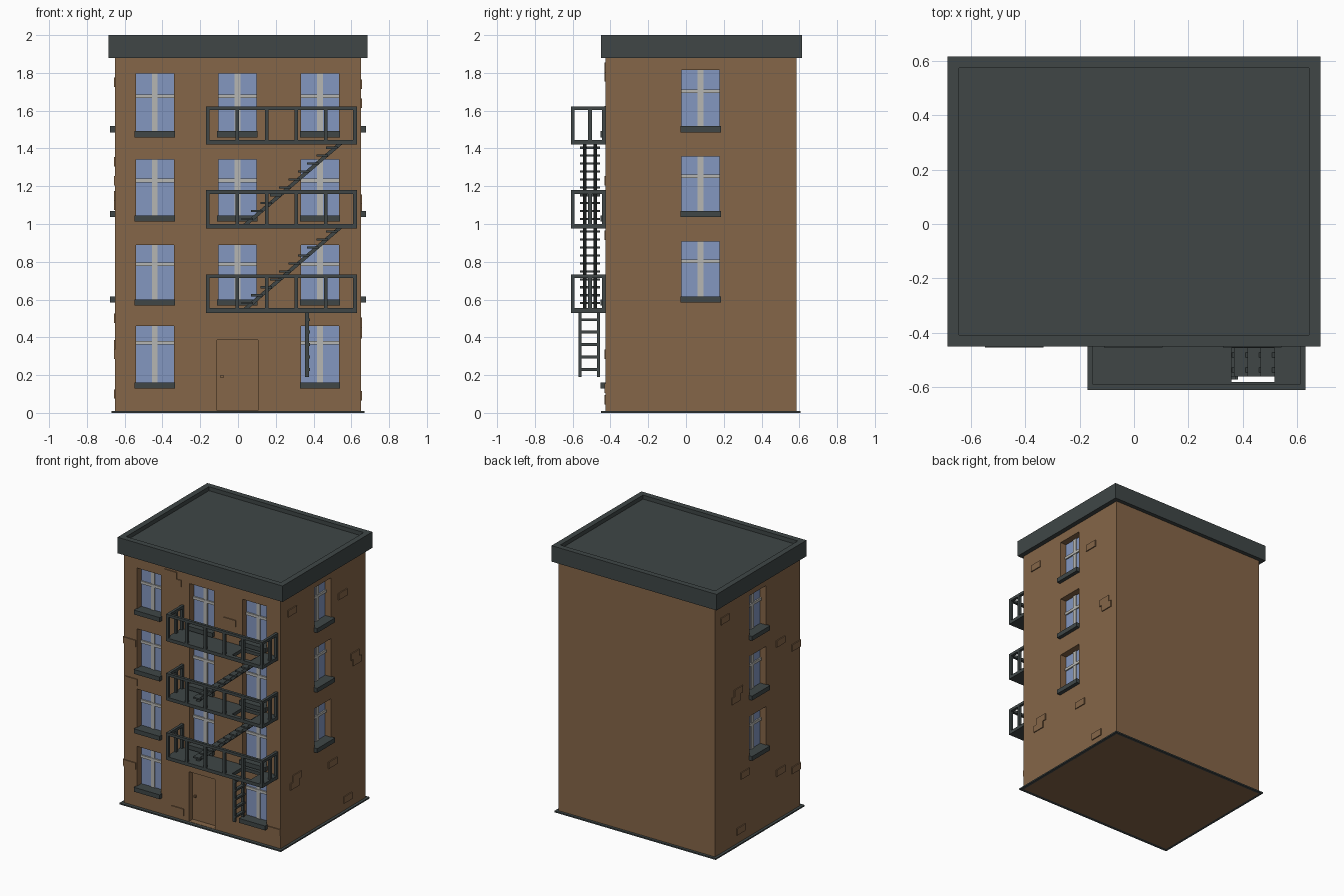
import bpy, bmesh

if "Cube" in bpy.data.objects:
    bpy.data.objects.remove(bpy.data.objects["Cube"])


def material(name, r, g, b):
    m = bpy.data.materials.new(name)
    m.diffuse_color = (r, g, b, 1)
    m.use_nodes = True
    m.node_tree.nodes["Principled BSDF"].inputs["Base Color"].default_value = m.diffuse_color
    return m


BRICK = material("brown_brick", 0.235, 0.133, 0.065)
IRON = material("dark_slate", 0.050, 0.062, 0.062)
GLASS = material("blue_glass", 0.23, 0.31, 0.53)
FRAME = material("pale_frame", 0.47, 0.47, 0.45)

W, FRONT, BACK = 0.65, -0.425, 0.585     # wall planes


class Part:
    """Collects boxes and prisms into one named object."""

    def __init__(self, name, mat):
        self.name, self.mat, self.bm = name, mat, bmesh.new()

    def box(self, x0, x1, y0, y1, z0, z1):
        x0, x1 = sorted((x0, x1))
        y0, y1 = sorted((y0, y1))
        self.prism([(x0, z0), (x1, z0), (x1, z1), (x0, z1)], y0, y1)

    def prism(self, pts, y0, y1):
        # Extrude an x-z profile along y
        a = [self.bm.verts.new((x, y0, z)) for x, z in pts]
        b = [self.bm.verts.new((x, y1, z)) for x, z in pts]
        n = len(pts)
        faces = [self.bm.faces.new(a), self.bm.faces.new(b[::-1])]
        for i in range(n):
            j = (i + 1) % n
            faces.append(self.bm.faces.new((a[j], a[i], b[i], b[j])))

    def wall_box(self, side, u0, u1, d0, d1, z0, z1):
        # u runs along the wall, d is the distance outward from it
        if side == "front":
            self.box(u0, u1, FRONT - d0, FRONT - d1, z0, z1)
        else:
            s = 1 if side == "right" else -1
            self.box(s * (W + d0), s * (W + d1), u0, u1, z0, z1)

    def finish(self):
        bmesh.ops.recalc_face_normals(self.bm, faces=self.bm.faces)
        me = bpy.data.meshes.new(self.name)
        self.bm.to_mesh(me)
        self.bm.free()
        me.materials.append(self.mat)
        ob = bpy.data.objects.new(self.name, me)
        bpy.context.collection.objects.link(ob)
        return ob


# Windows: (side, centre, sill bottom, top, crossbar height)
windows = []
for cx in (-0.44, -0.003, 0.434):
    for sill, top, bar in ((0.129, 0.46, 0.371), (0.568, 0.89, 0.787),
                           (1.013, 1.342, 1.231), (1.459, 1.798, 1.676)):
        if not (cx == -0.003 and sill < 0.5):
            windows.append(("front", cx, sill, top, bar))
for side in ("left", "right"):
    for sill, top, bar in ((0.584, 0.907, 0.803), (1.037, 1.358, 1.253), (1.485, 1.814, 1.703)):
        windows.append((side, 0.077, sill, top, bar))

cutter = Part("opening_cutter", BRICK)
glass = Part("window_glass", GLASS)
bars = Part("window_bars", FRAME)
sills = Part("window_sills", IRON)
for side, c, sill, top, bar in windows:
    z0, h = sill + 0.015, 0.1
    cutter.wall_box(side, c - h, c + h, -0.055, 0.05, z0, top)
    glass.wall_box(side, c - h, c + h, -0.056, -0.05, z0, top)
    bars.wall_box(side, c - 0.015, c + 0.015, -0.052, -0.043, z0, top)
    bars.wall_box(side, c - h, c + h, -0.052, -0.040, bar - 0.01, bar + 0.01)
    sills.wall_box(side, c - 0.107, c + 0.107, -0.05, 0.028, sill, sill + 0.033)
cutter.wall_box("front", -0.11, 0.105, -0.045, 0.05, 0.012, 0.385)   # doorway
for p in (glass, bars, sills):
    p.finish()

# Walls with cut openings
walls_part = Part("walls", BRICK)
walls_part.box(-W, W, FRONT, BACK, 0, 1.9)
walls = walls_part.finish()
cut = cutter.finish()
cut.hide_render = True
mod = walls.modifiers.new("openings", "BOOLEAN")
mod.operation, mod.solver, mod.object = "DIFFERENCE", "EXACT", cut
dg = bpy.context.evaluated_depsgraph_get()
mesh = bpy.data.meshes.new_from_object(walls.evaluated_get(dg))
walls.modifiers.clear()
walls.data = mesh
bpy.data.objects.remove(cut)

# Door knob
knob = Part("door_knob", BRICK)
knob.wall_box("front", -0.092, -0.078, -0.046, -0.028, 0.185, 0.2)
knob.finish()

# Raised bricks: (along wall, height)
bricks = Part("raised_bricks", BRICK)
layout = {
    "front": [(-0.26, 1.83), (-0.22, 1.78), (-0.6, 1.23), (-0.585, 0.94), (0.23, 1.6),
              (-0.6, 0.31), (-0.2, 0.07), (0.6, 0.13)],
    "right": [(-0.29, 1.74), (0.31, 1.64), (0.455, 1.13), (0.48, 1.08), (-0.235, 0.48),
              (-0.26, 0.43), (0.19, 0.42), (0.37, 0.09)],
    "left": [(0.47, 1.75), (-0.19, 1.33), (0.31, 1.15), (0.34, 1.1), (-0.375, 1.23),
             (-0.375, 0.31), (0.23, 0.5), (-0.19, 0.36), (0.28, 0.1)],
}
for side, spots in layout.items():
    for u, z in spots:
        bricks.wall_box(side, u - 0.05, u + 0.05, -0.01, 0.007, z - 0.025, z + 0.025)
bricks.finish()

# Base trim ring, leaving the underside of the walls visible
base = Part("base_trim", IRON)
base.box(-0.67, 0.67, -0.45, FRONT, 0, 0.01)
base.box(-0.67, 0.67, BACK, 0.605, 0, 0.01)
for s in (-1, 1):
    base.box(s * W, s * 0.67, FRONT, BACK, 0, 0.01)
base.finish()

# Roof slab with recessed top
roof = Part("roof", IRON)
roof.box(-0.685, 0.685, -0.45, 0.615, 1.88, 2.0)
bm = roof.bm
bmesh.ops.recalc_face_normals(bm, faces=bm.faces)
top = max(bm.faces, key=lambda f: f.calc_center_median().z)
bmesh.ops.inset_region(bm, faces=[top], thickness=0.06)
inner = max((f for f in bm.faces if f.normal.z > 0.9), key=lambda f: -abs(f.calc_center_median().x)
            - abs(f.calc_center_median().y - 0.0825))
floor = bmesh.ops.extrude_discrete_faces(bm, faces=[inner])["faces"][0]
for v in floor.verts:
    v.co.z -= 0.03
roof.finish()

# Fire escape platforms with ladder holes and railings
LEVELS = (0.53, 0.976, 1.42)
X0, X1, Y0, Y1, T = -0.17, 0.63, -0.61, FRONT, 0.02
HX0, HX1, HY0, HY1 = 0.357, 0.515, -0.58, -0.455
decks = Part("fire_escape_platforms", IRON)
rails = Part("fire_escape_railings", IRON)
for z in LEVELS:
    d, r = z + 0.025, z + 0.203
    decks.box(X0, HX0, Y0, Y1, z, d)
    decks.box(HX1, X1, Y0, Y1, z, d)
    decks.box(HX0, HX1, Y0, HY0, z, d)
    decks.box(HX0, HX1, HY1, Y1, z, d)
    rails.box(X0, X1, Y0, Y0 + T, r - T, r)
    for x in (X0, X1 - T):
        rails.box(x, x + T, Y0 + T, Y1, r - T, r)
        for y in (-0.518, Y1 - T):
            rails.box(x, x + T, y, y + T, d, r - T)
    for i in range(6):
        x = X0 + i * (X1 - X0 - T) / 5
        rails.box(x, x + T, Y0, Y0 + T, d, r - T)
decks.finish()
rails.finish()

# Stairs between platforms
stairs = Part("fire_escape_stairs", IRON)
for lo, hi in zip(LEVELS, LEVELS[1:]):
    xa, xb, za, zb = 0.045, 0.54, lo + 0.025, hi
    for y in (-0.545, -0.49):
        stairs.prism([(xa - 0.015, za), (xa + 0.015, za), (xb + 0.01, zb), (xb - 0.02, zb)], y, y + 0.018)
    for i in range(10):
        t = (i + 0.6) / 10
        x, z = xa + (xb - xa) * t, za + (zb - za) * t
        stairs.box(x - 0.055, x + 0.006, -0.56, -0.455, z - 0.005, z + 0.006)
stairs.finish()

# Drop ladder
ladder = Part("drop_ladder", IRON)
for y in (-0.57, -0.472):
    ladder.box(0.355, 0.375, y, y + 0.016, 0.19, 0.54)
for i in range(5):
    z = 0.23 + i * 0.066
    ladder.box(0.358, 0.382, -0.57, -0.456, z - 0.007, z + 0.007)
ladder.finish()
